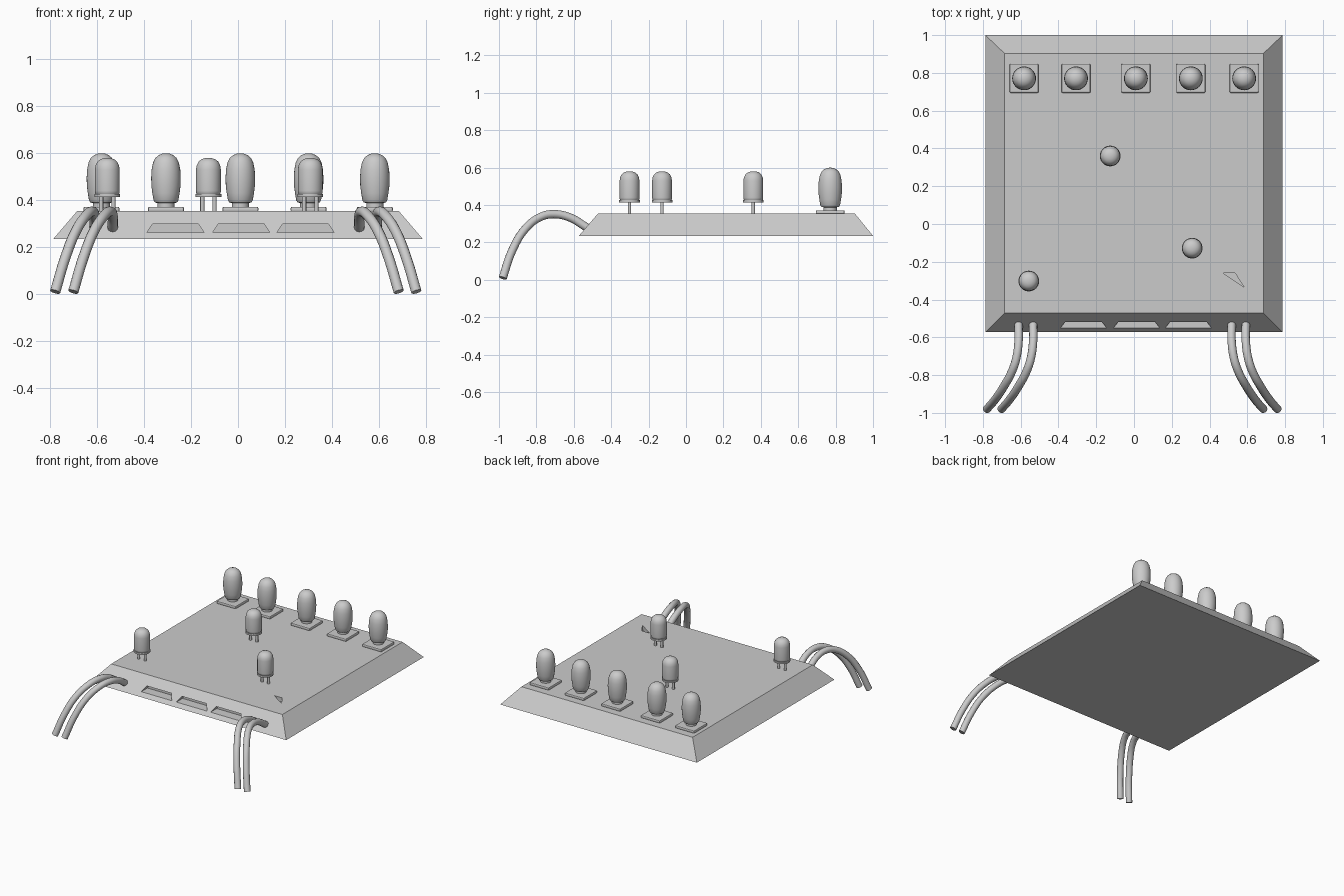
import bpy, bmesh, math
from mathutils import Vector

if "Cube" in bpy.data.objects:
    bpy.data.objects.remove(bpy.data.objects["Cube"])

TOP = 0.354


def make_object(name, bm):
    bmesh.ops.recalc_face_normals(bm, faces=bm.faces)
    me = bpy.data.meshes.new(name)
    bm.to_mesh(me)
    bm.free()
    ob = bpy.data.objects.new(name, me)
    bpy.context.collection.objects.link(ob)
    return ob


def smooth(ob, angle=40):
    bpy.ops.object.select_all(action='DESELECT')
    ob.select_set(True)
    bpy.context.view_layer.objects.active = ob
    bpy.ops.object.shade_smooth_by_angle(angle=math.radians(angle))


def prism(name, ring_a, ring_b):
    """Solid between two matching rings of points."""
    bm = bmesh.new()
    a = [bm.verts.new(p) for p in ring_a]
    b = [bm.verts.new(p) for p in ring_b]
    bm.faces.new(a)
    bm.faces.new(b)
    n = len(a)
    for i in range(n):
        j = (i + 1) % n
        bm.faces.new((a[i], a[j], b[j], b[i]))
    return make_object(name, bm)


def rect(x0, x1, y0, y1, z):
    return [(x0, y0, z), (x1, y0, z), (x1, y1, z), (x0, y1, z)]


def lathe(name, profile, x, y, segs=32):
    """Revolve (radius, z) points around a vertical axis at x, y."""
    bm = bmesh.new()
    vs = [bm.verts.new((x + r, y, z)) for r, z in profile]
    es = [bm.edges.new(p) for p in zip(vs, vs[1:])]
    bmesh.ops.spin(bm, geom=vs + es, cent=(x, y, 0), axis=(0, 0, 1),
                   angle=math.tau, steps=segs)
    bmesh.ops.remove_doubles(bm, verts=bm.verts, dist=1e-4)
    ob = make_object(name, bm)
    smooth(ob)
    return ob


def cut(target, cutter):
    cutter.hide_render = True
    cutter.hide_viewport = True
    mod = target.modifiers.new("cut", 'BOOLEAN')
    mod.operation = 'DIFFERENCE'
    mod.solver = 'EXACT'
    mod.object = cutter


# Sloped base slab
base = prism("base", rect(-0.787, 0.787, -0.573, 1.0, 0.235),
             rect(-0.685, 0.685, -0.471, 0.903, TOP))

# Three slots in the front slope
for i, x in enumerate((-0.267, 0.014, 0.288)):
    outline = [(-0.122, 0.262), (0.122, 0.262), (0.098, 0.298), (-0.098, 0.298)]
    cut(base, prism(f"slot_cutter_{i}", [(x + u, -0.7, z) for u, z in outline],
                    [(x + u, -0.48, z) for u, z in outline]))

# Small triangular recess in the top
tri = [(0.472, -0.26), (0.535, -0.26), (0.582, -0.333)]
cut(base, prism("triangle_cutter", [(x, y, TOP - 0.03) for x, y in tri],
                [(x, y, TOP + 0.03) for x, y in tri]))

# Row of bulbs on square plates
BULB = [(0, 0.36), (0.036, 0.36), (0.036, 0.388), (0.047, 0.39), (0.053, 0.40),
        (0.058, 0.43), (0.062, 0.46), (0.063, 0.495), (0.061, 0.53),
        (0.055, 0.56), (0.045, 0.58), (0.031, 0.592), (0.016, 0.598), (0, 0.6)]
for i, x in enumerate((-0.582, -0.307, 0.01, 0.301, 0.583)):
    y, h = 0.771, 0.077
    plate = prism(f"bulb_plate_{i}", rect(x - h, x + h, y - h, y + h, TOP - 0.004),
                  rect(x - h, x + h, y - h, y + h, 0.372))
    bev = plate.modifiers.new("bevel", 'BEVEL')
    bev.width, bev.segments = 0.007, 2
    lathe(f"bulb_{i}", BULB, x, y)

# Diodes: domed body, flange and two legs
BODY = [(0, 0.42), (0.044, 0.42), (0.052, 0.43), (0.053, 0.44), (0.053, 0.53),
        (0.050, 0.548), (0.042, 0.564), (0.030, 0.574), (0.015, 0.579), (0, 0.58)]
FLANGE = [(0, 0.414), (0.055, 0.414), (0.055, 0.426), (0, 0.426)]
LEG = [(0, 0.345), (0.009, 0.345), (0.009, 0.418), (0, 0.418)]
for i, (x, y) in enumerate(((-0.126, 0.36), (0.308, -0.128), (-0.557, -0.302))):
    lathe(f"diode_body_{i}", BODY, x, y)
    lathe(f"diode_flange_{i}", FLANGE, x, y)
    for side in (-1, 1):
        lathe(f"diode_leg_{i}", LEG, x + side * 0.026, y, 16)

# Arched cables: (sideways drift, y, z)
PATH = [(0, -0.50, 0.262), (0, -0.535, 0.283), (0, -0.62, 0.333), (0.012, -0.71, 0.351),
        (0.035, -0.78, 0.335), (0.078, -0.86, 0.272), (0.125, -0.93, 0.155),
        (0.168, -0.98, 0.01)]
for i, (x, side) in enumerate(((-0.611, -1), (-0.534, -1), (0.517, 1), (0.592, 1))):
    cu = bpy.data.curves.new(f"cable_{i}", 'CURVE')
    cu.dimensions = '3D'
    cu.bevel_depth = 0.022
    cu.bevel_resolution = 4
    cu.resolution_u = 6
    cu.use_fill_caps = True
    sp = cu.splines.new('BEZIER')
    sp.bezier_points.add(len(PATH) - 1)
    for bp, (d, y, z) in zip(sp.bezier_points, PATH):
        bp.co = Vector((x + side * d, y, z))
        bp.handle_left_type = bp.handle_right_type = 'AUTO'
    sp.use_smooth = True
    bpy.context.collection.objects.link(bpy.data.objects.new(f"cable_{i}", cu))
